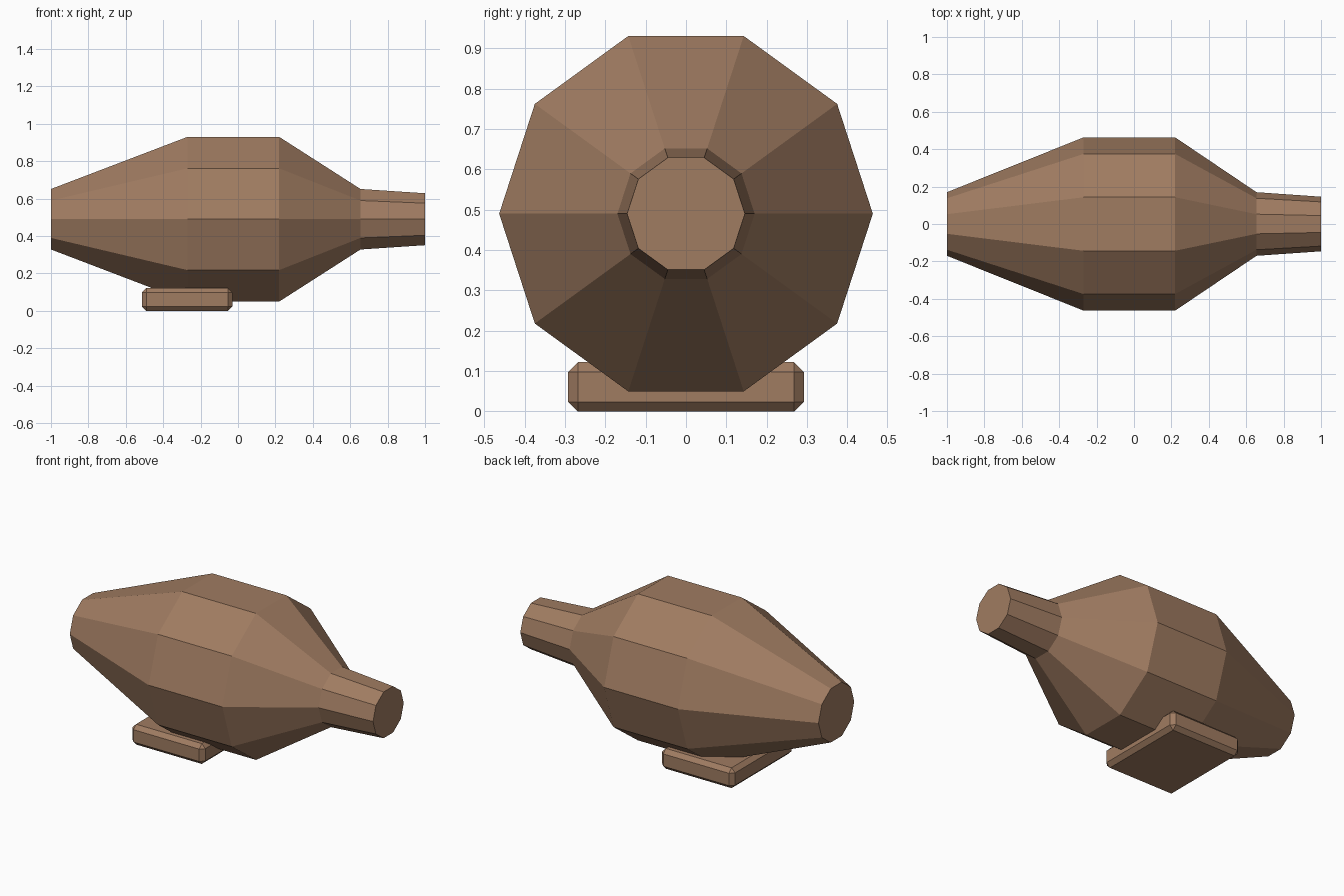
import bpy, bmesh, math

cube = bpy.data.objects.get("Cube")
if cube:
    bpy.data.objects.remove(cube)

brown = bpy.data.materials.new("warm_brown")
brown.use_nodes = True
colour = (0.35, 0.2, 0.12, 1)
brown.diffuse_color = colour
brown.node_tree.nodes["Principled BSDF"].inputs["Base Color"].default_value = colour


def finish(name, bm):
    bmesh.ops.recalc_face_normals(bm, faces=bm.faces)
    mesh = bpy.data.meshes.new(name)
    bm.to_mesh(mesh)
    bm.free()
    mesh.materials.append(brown)
    obj = bpy.data.objects.new(name, mesh)
    bpy.context.collection.objects.link(obj)
    return obj


# Ten-sided body lofted along x, tapering to a narrow neck
SIDES, AXIS_Z = 10, 0.49
profile = [(-1, 0.17), (-0.27, 0.463), (0.22, 0.463), (0.655, 0.17), (1, 0.146)]
bm = bmesh.new()
rings = []
for x, r in profile:
    angles = [math.tau * i / SIDES for i in range(SIDES)]
    rings.append([bm.verts.new((x, r * math.cos(a), AXIS_Z + r * math.sin(a)))
                  for a in angles])
for a, b in zip(rings, rings[1:]):
    for i in range(SIDES):
        j = (i + 1) % SIDES
        bm.faces.new((a[i], a[j], b[j], b[i]))
bm.faces.new(rings[0])
bm.faces.new(rings[-1])
finish("body", bm)

# Chamfered slab foot under the body
bm = bmesh.new()
bmesh.ops.create_cube(bm, size=1)
bmesh.ops.scale(bm, vec=(0.485, 0.584, 0.122), verts=bm.verts)
bmesh.ops.translate(bm, vec=(-0.272, 0, 0.061), verts=bm.verts)
bmesh.ops.bevel(bm, geom=bm.edges[:], offset=0.024, offset_type='OFFSET',
                segments=1, affect='EDGES')
finish("foot", bm)
